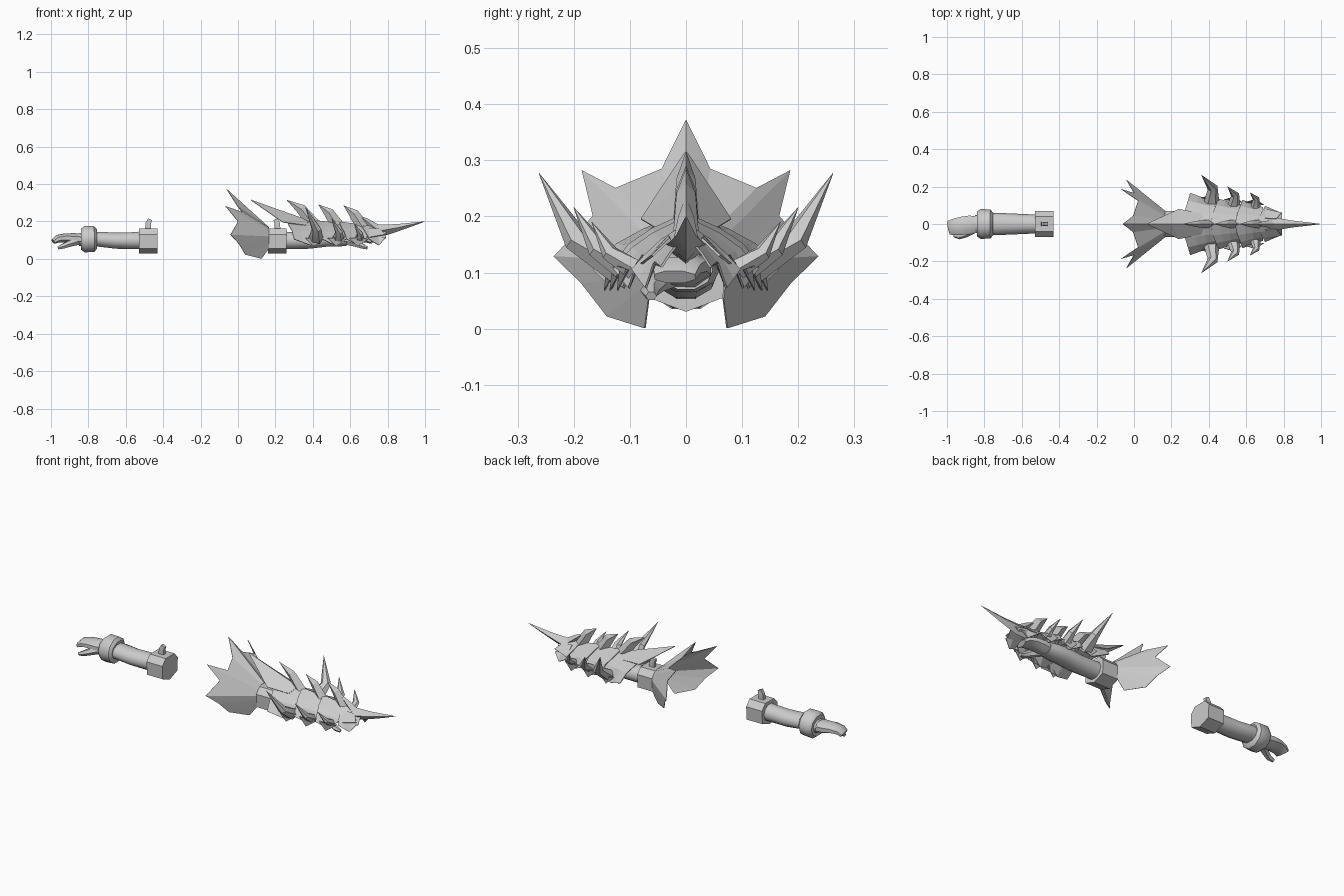
import bpy, bmesh, math
from mathutils import Vector

if "Cube" in bpy.data.objects:
    bpy.data.objects.remove(bpy.data.objects["Cube"], do_unlink=True)

# Single plain grey material
grey = bpy.data.materials.new("plain grey")
grey.use_nodes = True
GREY = (0.6, 0.6, 0.6, 1)
grey.diffuse_color = GREY
grey.node_tree.nodes["Principled BSDF"].inputs["Base Color"].default_value = GREY


def make(name, verts, faces, smooth=0, mirror=False, thick=0):
    """Create an object, optionally mirrored across y and thickened."""
    mesh = bpy.data.meshes.new(name)
    mesh.from_pydata([tuple(v) for v in verts], [], faces)
    bm = bmesh.new()
    bm.from_mesh(mesh)
    bmesh.ops.remove_doubles(bm, verts=bm.verts, dist=0.0002)
    bmesh.ops.recalc_face_normals(bm, faces=bm.faces)
    bm.to_mesh(mesh)
    bm.free()
    mesh.materials.append(grey)
    ob = bpy.data.objects.new(name, mesh)
    bpy.context.collection.objects.link(ob)
    if mirror:
        m = ob.modifiers.new("mirror", 'MIRROR')
        m.use_axis = (False, True, False)
        m.merge_threshold = 0.0005
    if thick:
        s = ob.modifiers.new("thickness", 'SOLIDIFY')
        s.thickness = thick
        s.offset = 0
    if smooth:
        bpy.ops.object.select_all(action='DESELECT')
        bpy.context.view_layer.objects.active = ob
        ob.select_set(True)
        bpy.ops.object.shade_smooth_by_angle(angle=math.radians(smooth))
    return ob


def loft(name, rings, **kw):
    """Skin equal rings of points and cap both ends."""
    n = len(rings[0])
    verts = [p for r in rings for p in r]
    faces = [(i * n + j, i * n + (j + 1) % n, (i + 1) * n + (j + 1) % n, (i + 1) * n + j)
             for i in range(len(rings) - 1) for j in range(n)]
    last = (len(rings) - 1) * n
    faces += [tuple(range(n)), tuple(range(last, last + n))]
    return make(name, verts, faces, **kw)


def tube(name, path, sides=8, turn=0.0, place=lambda p: p, **kw):
    """Tapered tube; path entries are (x, y, z, half width, half height)."""
    pts = [Vector(p[:3]) for p in path]
    rings = []
    for i, p in enumerate(path):
        d = pts[min(i + 1, len(pts) - 1)] - pts[max(i - 1, 0)]
        q = d.to_track_quat('Z', 'Y')
        ring = []
        for k in range(sides):
            a = 2 * math.pi * k / sides + turn
            ring.append(place(pts[i] + q @ Vector((p[3] * math.cos(a), p[4] * math.sin(a), 0))))
        rings.append(ring)
    return loft(name, rings, **kw)


def sheet(name, rows, **kw):
    """Grid of quads through rows of points."""
    n = len(rows[0])
    faces = [(i * n + j, i * n + j + 1, (i + 1) * n + j + 1, (i + 1) * n + j)
             for i in range(len(rows) - 1) for j in range(n - 1)]
    return make(name, [p for r in rows for p in r], faces, **kw)


# ---- Arms: the second is the first flipped along x ----
CUFF = [(0, 0.03), (0.066, 0.055), (0.07, 0.13), (0.04, 0.163),
        (-0.04, 0.163), (-0.07, 0.13), (-0.066, 0.055)]


def arm(side, place, bracelet):
    loft(side + "_cuff", [[place(Vector((x, y, z))) for y, z in CUFF] for x in (-0.53, -0.43)])
    tube(side + "_cuff_peg", [(-0.482, 0, 0.15, 0.014, 0.022), (-0.48, 0, 0.19, 0.014, 0.02),
                              (-0.47, 0, 0.212, 0.012, 0.016)], 4, math.pi / 4, place)
    tube(side + "_forearm", [(-0.50, 0, 0.1, 0.052, 0.05), (-0.56, 0, 0.098, 0.052, 0.047),
                             (-0.65, 0, 0.097, 0.056, 0.045), (-0.74, 0, 0.105, 0.06, 0.042),
                             (-0.80, 0, 0.105, 0.055, 0.042), (-0.85, 0, 0.104, 0.048, 0.036)],
         10, 0, place, smooth=50)
    if bracelet:
        tube(side + "_bracelet", [(-0.755, 0, 0.106, 0.062, 0.055), (-0.768, 0, 0.106, 0.077, 0.072),
                                  (-0.82, 0, 0.105, 0.08, 0.074), (-0.84, 0, 0.105, 0.066, 0.058)],
             10, 0, place, smooth=40)
    tube(side + "_palm", [(-0.83, 0, 0.104, 0.046, 0.034), (-0.88, -0.005, 0.108, 0.054, 0.032),
                          (-0.925, -0.01, 0.112, 0.052, 0.026), (-0.965, -0.016, 0.107, 0.046, 0.022),
                          (-0.988, -0.02, 0.092, 0.04, 0.014)], 8, math.pi / 8, place, smooth=50)
    tube(side + "_thumb", [(-0.86, -0.03, 0.095, 0.022, 0.024), (-0.9, -0.052, 0.082, 0.02, 0.019),
                           (-0.935, -0.065, 0.068, 0.017, 0.015), (-0.962, -0.062, 0.058, 0.01, 0.009)],
         6, 0, place, smooth=50)


arm("right", lambda p: p, True)
arm("left", lambda p: Vector((-0.27 - p.x, p.y, p.z)), False)

# ---- Spiked fan behind the armoured arm ----
inner = [(0.165, 0, 0.168), (0.165, 0.02, 0.167), (0.165, 0.04, 0.163), (0.165, 0.055, 0.15),
         (0.165, 0.066, 0.135), (0.165, 0.07, 0.12), (0.165, 0.07, 0.1), (0.165, 0.069, 0.08),
         (0.165, 0.066, 0.055)]
outer = [(-0.06, 0, 0.372), (-0.005, 0.043, 0.284), (0.022, 0.125, 0.25), (-0.067, 0.185, 0.282),
         (0.0, 0.165, 0.2), (-0.04, 0.235, 0.129), (0.005, 0.185, 0.08), (0.04, 0.14, 0.022),
         (0.125, 0.073, 0.001)]
sheet("flared_fan", [inner, outer], mirror=True, thick=0.003)

# ---- Overlapping shell plates: x back, x front, widths, ridge heights ----
PLATES = [(0.26, 0.45, 0.165, 0.115, 0.205, 0.2), (0.41, 0.57, 0.135, 0.10, 0.205, 0.188),
          (0.54, 0.69, 0.128, 0.088, 0.198, 0.178), (0.66, 0.79, 0.096, 0.058, 0.186, 0.165)]
for i, (x0, x1, w0, w1, z0, z1) in enumerate(PLATES):
    rows = []
    for t, flare, edge in ((0, 1, 0.105), (0.3, 0.99, 0.088), (0.6, 0.98, 0.072), (1, 1, 0.115)):
        w = (w0 + (w1 - w0) * t) * flare
        z = z0 + (z1 - z0) * t
        x = x0 + (x1 - x0) * t
        sweep = 0.04 * (1 - t)
        rows.append([(x, 0, z), (x + sweep * 0.3, w * 0.45, z - 0.028),
                     (x + sweep * 0.7, w * 0.75, z - 0.055), (x + sweep, w, edge)])
    sheet(f"shell_plate_{i + 1}", rows, mirror=True, thick=0.004)

# Wide swept-back crest plate leading the ridge
sheet("rear_crest", [[(0.07, 0, 0.315), (0.075, 0.004, 0.31)],
                     [(0.2, 0, 0.268), (0.24, 0.08, 0.195)],
                     [(0.38, 0, 0.205), (0.36, 0.055, 0.18)]], mirror=True, thick=0.003)

# Blades along the ridge: tip, then base
for i, (tx, tz, bx, bz) in enumerate([(0.26, 0.315, 0.40, 0.195), (0.43, 0.29, 0.53, 0.185),
                                      (0.565, 0.285, 0.665, 0.175)]):
    mx, mz = tx + (bx - tx) * 0.55, tz + (bz - tz) * 0.4
    tube(f"ridge_blade_{i + 1}", [(bx + 0.01, 0, bz - 0.02, 0.024, 0.036), (mx, 0, mz, 0.017, 0.027),
                                  (tx, 0, tz, 0.0005, 0.0005)], 4)
# Low blade close to the horn
tube("ridge_blade_4", [(0.74, 0, 0.16, 0.022, 0.026), (0.69, 0, 0.2, 0.014, 0.016),
                       (0.645, 0, 0.235, 0.0005, 0.0005)], 4)

# ---- Curved side spikes, mirrored: base, middle, tip ----
SPIKES = [((0.415, 0.115, 0.105), (0.42, 0.195, 0.158), (0.36, 0.262, 0.277), 0.042),
          ((0.535, 0.105, 0.105), (0.54, 0.157, 0.142), (0.5, 0.2, 0.216), 0.034),
          ((0.65, 0.092, 0.105), (0.652, 0.136, 0.135), (0.62, 0.168, 0.19), 0.027)]
for i, (b, m, t, r) in enumerate(SPIKES):
    tube(f"side_spike_{i + 1}", [b + (r, r * 0.8), m + (r * 0.66, r * 0.55), t + (0.0005, 0.0005)],
         6, 0, mirror=True, smooth=35)
    # Pointed scale hanging under each spike
    x, y, z = b
    sheet(f"side_scale_{i + 1}", [[(x - 0.055, y + 0.025, 0.11), (x + 0.0, y + 0.04, 0.115)],
                                  [(x - 0.01, y + 0.03, 0.068), (x + 0.045, y + 0.01, 0.105)]],
          mirror=True, thick=0.003)

# ---- Long front horn and its brow plates ----
tube("front_horn", [(0.68, 0, 0.148, 0.04, 0.034), (0.77, 0, 0.152, 0.031, 0.032),
                    (0.85, 0, 0.166, 0.018, 0.02), (0.93, 0, 0.184, 0.009, 0.01),
                    (1.0, 0, 0.2, 0.0005, 0.0005)], 4, smooth=20)
sheet("horn_brow", [[(0.70, 0.03, 0.165), (0.70, 0.08, 0.115)],
                    [(0.76, 0.028, 0.16), (0.79, 0.06, 0.13)]], mirror=True, thick=0.004)
